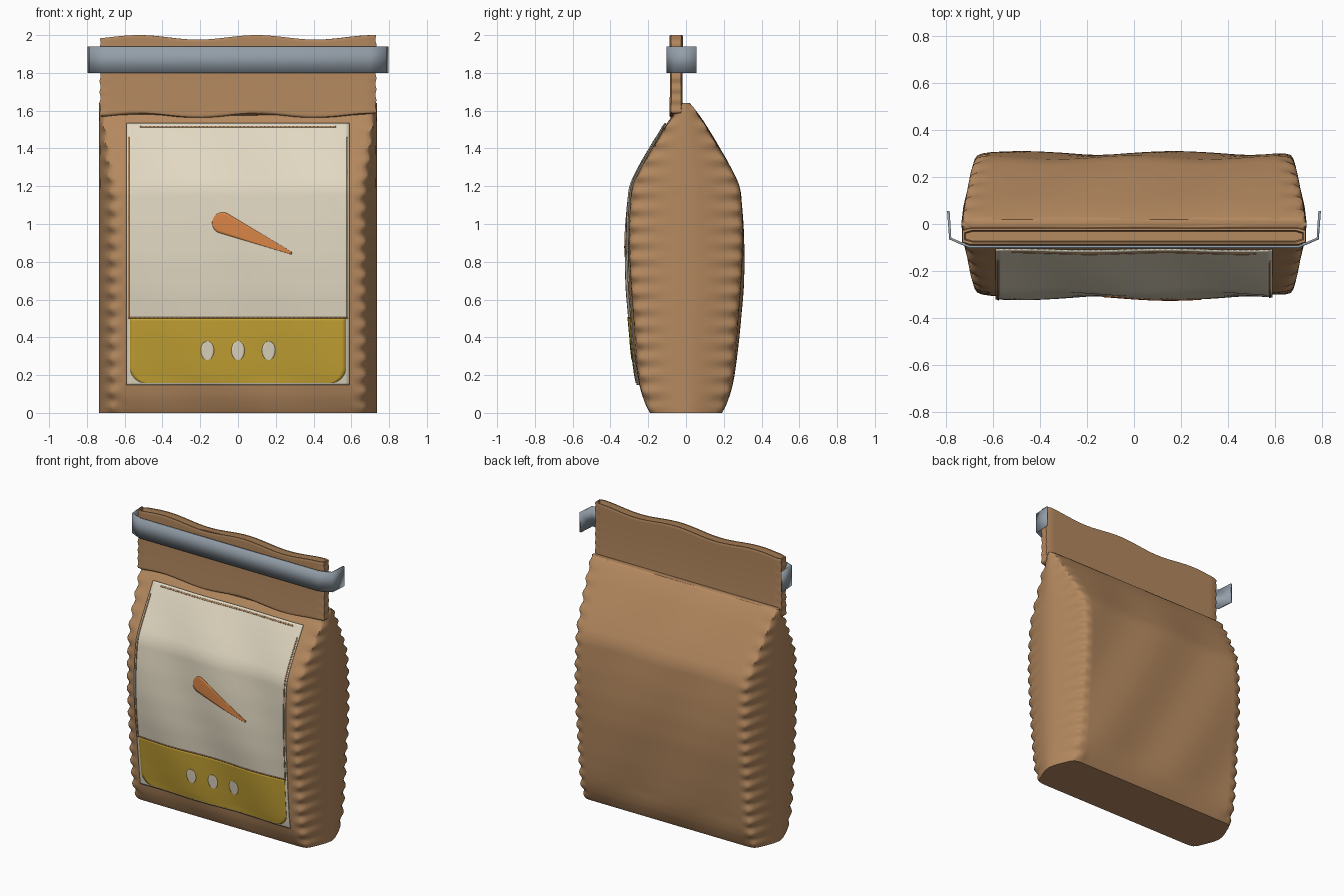
import bpy, bmesh, math

if "Cube" in bpy.data.objects:
    bpy.data.objects.remove(bpy.data.objects["Cube"])

def material(name, rgb):
    m = bpy.data.materials.new(name)
    m.diffuse_color = (*rgb, 1)
    m.use_nodes = True
    m.node_tree.nodes["Principled BSDF"].inputs["Base Color"].default_value = m.diffuse_color
    return m

KRAFT = material("kraft paper", (0.46, 0.25, 0.115))
CREAM = material("cream label", (0.76, 0.69, 0.54))
YELLOW = material("mustard yellow", (0.57, 0.37, 0.035))
ORANGE = material("carrot orange", (0.68, 0.23, 0.06))
STEEL = material("grey metal", (0.29, 0.34, 0.39))

def make(name, verts, faces, mat, angle=40, fix=False):
    me = bpy.data.meshes.new(name)
    me.from_pydata(verts, [], faces)
    me.materials.append(mat)
    if fix:
        bm = bmesh.new()
        bm.from_mesh(me)
        bmesh.ops.recalc_face_normals(bm, faces=bm.faces)
        bm.to_mesh(me)
        bm.free()
    ob = bpy.data.objects.new(name, me)
    bpy.context.collection.objects.link(ob)
    bpy.ops.object.select_all(action='DESELECT')
    ob.select_set(True)
    bpy.context.view_layer.objects.active = ob
    bpy.ops.object.shade_smooth_by_angle(angle=math.radians(angle))
    return ob

def loft(name, rings, mat, angle=40):
    n = len(rings[0])
    faces = [(k*n + i, k*n + (i+1) % n, (k+1)*n + (i+1) % n, (k+1)*n + i)
             for k in range(len(rings)-1) for i in range(n)]
    last = (len(rings)-1)*n
    faces += [tuple(range(n)), tuple(range(last, last+n))]
    return make(name, [p for r in rings for p in r], faces, mat, angle, True)

# Bag silhouette seen from the side: (height, half depth)
PROFILE = [(0, .19), (.05, .215), (.12, .237), (.25, .257), (.4, .275), (.65, .298),
           (.82, .303), (1.0, .297), (1.2, .28), (1.3, .23), (1.4, .175), (1.5, .118),
           (1.57, .075), (1.61, .045), (1.64, .02)]

def lin(z):
    z = min(max(z, 0), 1.64)
    for (a, p), (b, q) in zip(PROFILE, PROFILE[1:]):
        if z <= b:
            return p + (q-p)*(z-a)/(b-a)

def depth(z):
    e = min(.04, z, 1.64-z)
    return (lin(z-e) + lin(z-e/2) + lin(z) + lin(z+e/2) + lin(z+e))/5

def ripple(x, z):
    fade = min(1, z/.2, max(0, (1.64-z)/.3))
    return .008*fade*math.cos(9.7*(x+.47) + 5*(z-.8))

def front(x, z):
    return -(depth(z) + ripple(x, z))

# Body: flat panels with puckered corner seams and bulging sides
SIDE = [(.61, 1), (.64, .985), (.66, .955), (.672, .9), (.684, .8), (.708, .5), (.726, .25)]
quarter = [(i*.05, 1) for i in range(1, 13)] + SIDE
half = [(0, 1)] + quarter + [(.735, 0)] + [(x, -y) for x, y in reversed(quarter)] + [(0, -1)]
section = half + [(-x, y) for x, y in reversed(half[1:-1])]

def body_ring(z):
    ring = []
    widen = min(1, max(0, (z-1.15)/.45))
    for x, f in section:
        pucker = max(0, 1 - abs(abs(x)-.665)/.04)*math.sin(z*2*math.pi/.088)*.009
        ax = abs(x)
        if ax > .6:
            ax += widen*(.735-ax)*.75*min(1, (ax-.6)/.06) + pucker*min(1, z/.05)
        sx = math.copysign(ax, x)
        r = ripple(x, z)*(1 if ax < .6 else abs(f)**3)
        hem = .004*math.sin(x*2*math.pi/.1)*max(0, 1-abs(z-.04)/.04)
        ring.append((sx, -f*(depth(z) + hem + pucker*.6) - (r if f > 0 else -r)*(abs(f) > .3), z))
    return ring

loft("bag_body", [body_ring(1.64*k/130) for k in range(131)], KRAFT, 50)

# Flattened neck with wavy rim, sunken slit on top and side crinkles
def neck_ring(t, inset=0.0, drop=0.0):
    pts = []
    cols = [-.73 + i*1.46/48 for i in range(49)]
    for sgn, xs in ((-1, cols), (1, cols[::-1])):
        for x in xs:
            w = math.cos(2*math.pi*(x+.53)/.63)
            z0, z1 = 1.572 + .011*w, 1.988 + .012*w
            z = z0 + (z1-z0)*t - drop
            edge = min(1, (.73-abs(x))/.02)
            h = (.0365 - .004*math.sin(math.pi*t))*(.75 + .25*edge) - inset
            crinkle = .003*math.sin(t*45)*max(0, (abs(x)-.6)/.13)
            s = (.73-inset + crinkle)/.73
            pts.append((x*s, -.052 + sgn*h, z))
    return pts

rings = [neck_ring(0, .012), neck_ring(.012, .003)] + [neck_ring(.03 + .95*k/40) for k in range(41)]
rings += [neck_ring(1, .003), neck_ring(1, .012), neck_ring(1, .016, .03)]
loft("folded_neck", rings, KRAFT)

# Bent metal closure strip
path = [(-.79, .055), (-.782, -.062), (-.70, -.097), (.70, -.097), (.782, -.062), (.79, .055)]
verts = [(x, y, z) for z in (1.8, 1.94) for x, y in path]
clip = make("closure_strip", verts, [(i, i+1, i+7, i+6) for i in range(5)], STEEL, 20)
mod = clip.modifiers.new("thickness", 'SOLIDIFY')
mod.thickness, mod.offset = .011, 0

# Thin plates that follow the front panel; shape(u, v) gives x, z
def plate(name, shape, nu, nv, off, thick, mat):
    verts = []
    for j in range(nv+1):
        for i in range(nu+1):
            x, z = shape(i/nu, j/nv)
            verts.append((x, front(x, z) - off, z))
    w = nu+1
    faces = [(j*w+i, j*w+i+1, (j+1)*w+i+1, (j+1)*w+i) for j in range(nv) for i in range(nu)]
    ob = make(name, verts, faces, mat)
    m = ob.modifiers.new("thickness", 'SOLIDIFY')
    m.thickness, m.offset = thick, 0

def rect(x0, x1, z0, z1):
    return lambda u, v: (x0 + (x1-x0)*u, z0 + (z1-z0)*v)

plate("label", rect(-.59, .59, .148, 1.532), 48, 120, .011, .006, CREAM)

# Yellow band with rounded lower corners
def band(u, v):
    r, z = .085, .158 + .342*v*v*(1.6-.6*v)
    d = max(0, r - (z-.158))
    return (2*u-1)*(.572 - r + math.sqrt(max(0, r*r-d*d))), z

plate("yellow_band", band, 48, 40, .015, .005, YELLOW)

# Fine border lines
plate("border_left", rect(-.582, -.574, .5, 1.46), 1, 90, .015, .004, KRAFT)
plate("border_right", rect(.574, .582, .5, 1.46), 1, 90, .015, .004, KRAFT)
plate("border_top", rect(-.52, .52, 1.511, 1.519), 48, 1, .015, .004, KRAFT)
plate("band_line", rect(-.575, .575, .5, .507), 48, 1, .015, .004, KRAFT)

# Three oval dots
for k, cx in enumerate((-.162, 0, .162)):
    def oval(u, v, cx=cx):
        a = math.pi*(v-.5)
        return cx + (2*u-1)*.035*math.cos(a), .33 + .05*math.sin(a)
    plate(f"dot_{k+1}", oval, 6, 20, .0185, .004, CREAM)

# Carrot shape: round head tapering to a tip
def carrot(u, v):
    L, r = .455, .056
    s = L*v**1.5
    w = math.sqrt(max(0, r*r-(r-s)**2)) if s < r else r + (.006-r)*(s-r)/(L-r)
    dx, dz = .915, -.403
    t = 1-2*u
    return -.132 + dx*s + dz*w*t, 1.028 + dz*s - dx*w*t

plate("carrot", lambda u, v: carrot(1-u, 1-v), 8, 40, .0155, .005, ORANGE)
